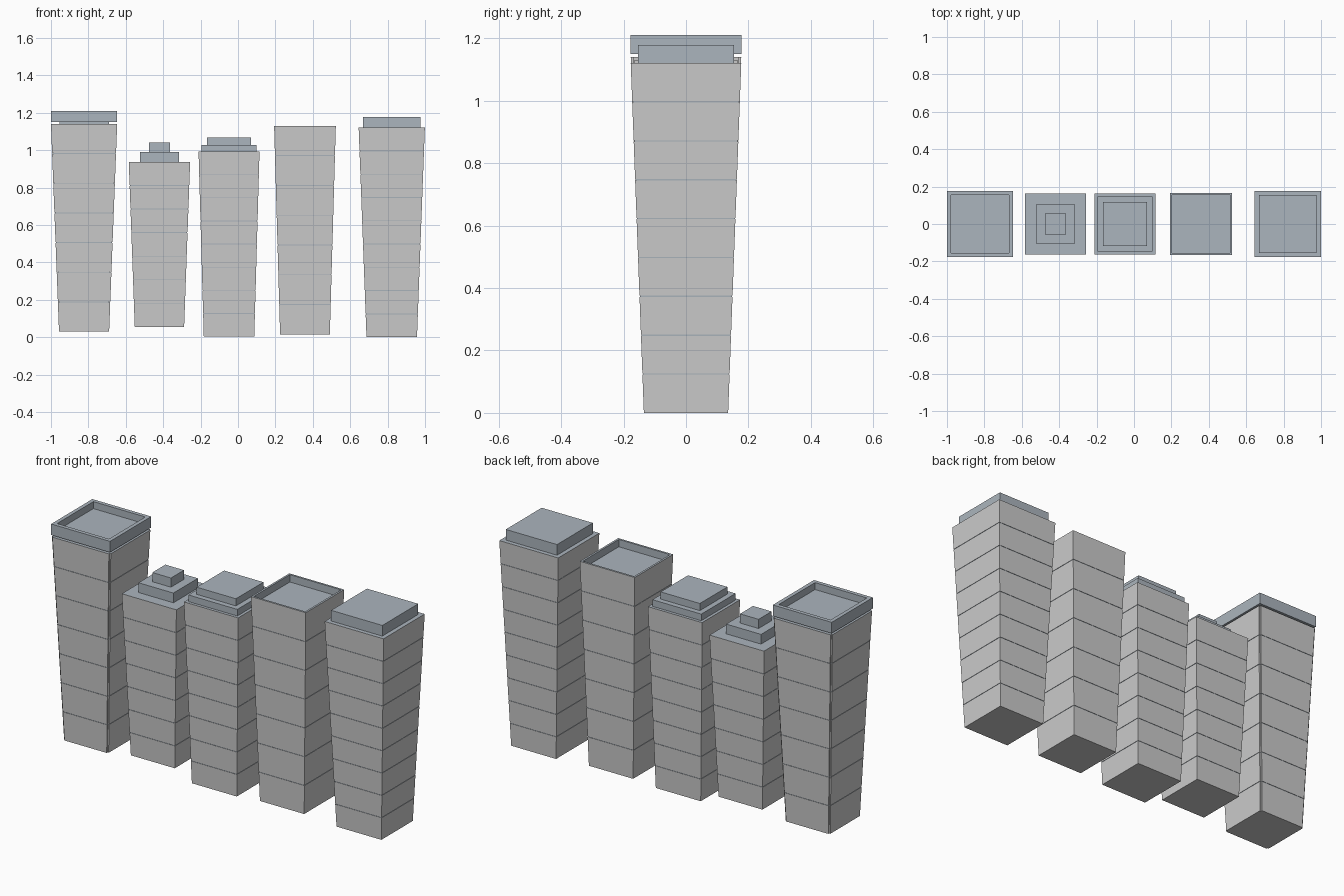
import bpy

if "Cube" in bpy.data.objects:
    bpy.data.objects.remove(bpy.data.objects["Cube"])


def material(name, color):
    m = bpy.data.materials.new(name)
    m.diffuse_color = color
    m.use_nodes = True
    m.node_tree.nodes["Principled BSDF"].inputs["Base Color"].default_value = m.diffuse_color
    return m


WALL = material("pale_wall", (0.57, 0.56, 0.58, 1))
ROOF = material("blue_grey_roof", (0.41, 0.46, 0.51, 1))


def ring(cx, h, z, notch=0):
    """Square outline, optionally with a small square notch cut at each corner."""
    pts = []
    for sx, sy in ((-1, -1), (1, -1), (1, 1), (-1, 1)):
        if notch:
            n = h - notch
            corner = [(h, n), (n, n), (n, h)] if sx * sy < 0 else [(n, h), (n, n), (h, n)]
            # walk each corner counter-clockwise
            if (sx, sy) in ((-1, -1), (1, 1)):
                corner = corner[::-1]
            else:
                corner = corner[::-1]
            pts += [(cx + sx * a, sy * b, z) for a, b in corner]
        else:
            pts.append((cx + sx * h, sy * h, z))
    if notch:
        # order each corner triple so that the outline runs on without crossing
        out = []
        n = h - notch
        for a, b in ((-h, -n), (-n, -n), (-n, -h), (n, -h), (n, -n), (h, -n),
                     (h, n), (n, n), (n, h), (-n, h), (-n, n), (-h, n)):
            out.append((cx + a, b, z))
        return out
    return pts


def loft(name, rings, mats, band=()):
    """Skin a stack of equal outlines and cap both ends."""
    n = len(rings[0])
    verts = [p for r in rings for p in r]
    faces = [tuple(reversed(range(n)))]
    ids = [0]
    for k in range(len(rings) - 1):
        for i in range(n):
            j = (i + 1) % n
            faces.append((k * n + i, k * n + j, k * n + n + j, k * n + n + i))
            ids.append(1 if k in band else 0)
    faces.append(tuple(range(len(verts) - n, len(verts))))
    ids.append(len(mats) - 1)
    me = bpy.data.meshes.new(name)
    me.from_pydata(verts, [], faces)
    for m in mats:
        me.materials.append(m)
    for p, i in zip(me.polygons, ids):
        p.material_index = min(i, len(mats) - 1)
    ob = bpy.data.objects.new(name, me)
    bpy.context.collection.objects.link(ob)
    return ob


def shaft(name, cx, z0, z1, h0, h1, floors, notch=0, rim=0, depth=0):
    """Tower body widening upward, with a thin groove at every floor line."""
    half = lambda z: h0 + (h1 - h0) * (z - z0) / (z1 - z0)
    g, d = 0.002, 0.002
    rings, band = [ring(cx, h0, z0, notch)], []
    for f in range(1, floors):
        z = z0 + (z1 - z0) * f / floors
        for dz, inset in ((-g, 0), (-g, d), (g, d), (g, 0)):
            rings.append(ring(cx, half(z + dz) - inset, z + dz, notch))
        band += [len(rings) - 4, len(rings) - 3, len(rings) - 2]
    rings.append(ring(cx, h1, z1, notch))
    if rim:
        band += [len(rings) - 1, len(rings)]
        rings += [ring(cx, h1 - rim, z1), ring(cx, h1 - rim, z1 - depth)]
    return loft(name, rings, [WALL, ROOF], band)


def block(name, cx, h, z0, z1, rim=0, depth=0):
    """Square roof block, optionally hollowed from above."""
    rings = [ring(cx, h, z0), ring(cx, h, z1)]
    if rim:
        rings += [ring(cx, h - rim, z1), ring(cx, h - rim, z1 - depth)]
    return loft(name, rings, [ROOF])


# Far left tower: notched corners, neck and hollow crown
shaft("tower_a_body", -0.823, 0.03, 1.14, 0.134, 0.177, 7, notch=0.007)
block("tower_a_neck", -0.823, 0.132, 1.135, 1.152)
block("tower_a_crown", -0.823, 0.177, 1.15, 1.21, rim=0.021, depth=0.038)

# Second tower: two small stepped blocks
shaft("tower_b_body", -0.42, 0.055, 0.937, 0.132, 0.164, 7)
block("tower_b_lower_step", -0.42, 0.105, 0.935, 0.99)
block("tower_b_upper_step", -0.42, 0.056, 0.988, 1.04)

# Middle tower: two broad stepped blocks
shaft("tower_c_body", -0.048, 0.003, 0.992, 0.135, 0.163, 8)
block("tower_c_lower_step", -0.048, 0.147, 0.99, 1.028)
block("tower_c_upper_step", -0.048, 0.118, 1.026, 1.067)

# Fourth tower: sunken roof behind a thin parapet
shaft("tower_d_body", 0.358, 0.015, 1.13, 0.133, 0.165, 7, rim=0.011, depth=0.04)

# Far right tower: one wide cap
shaft("tower_e_body", 0.822, 0.0, 1.12, 0.135, 0.177, 9)
block("tower_e_cap", 0.822, 0.154, 1.118, 1.178)
